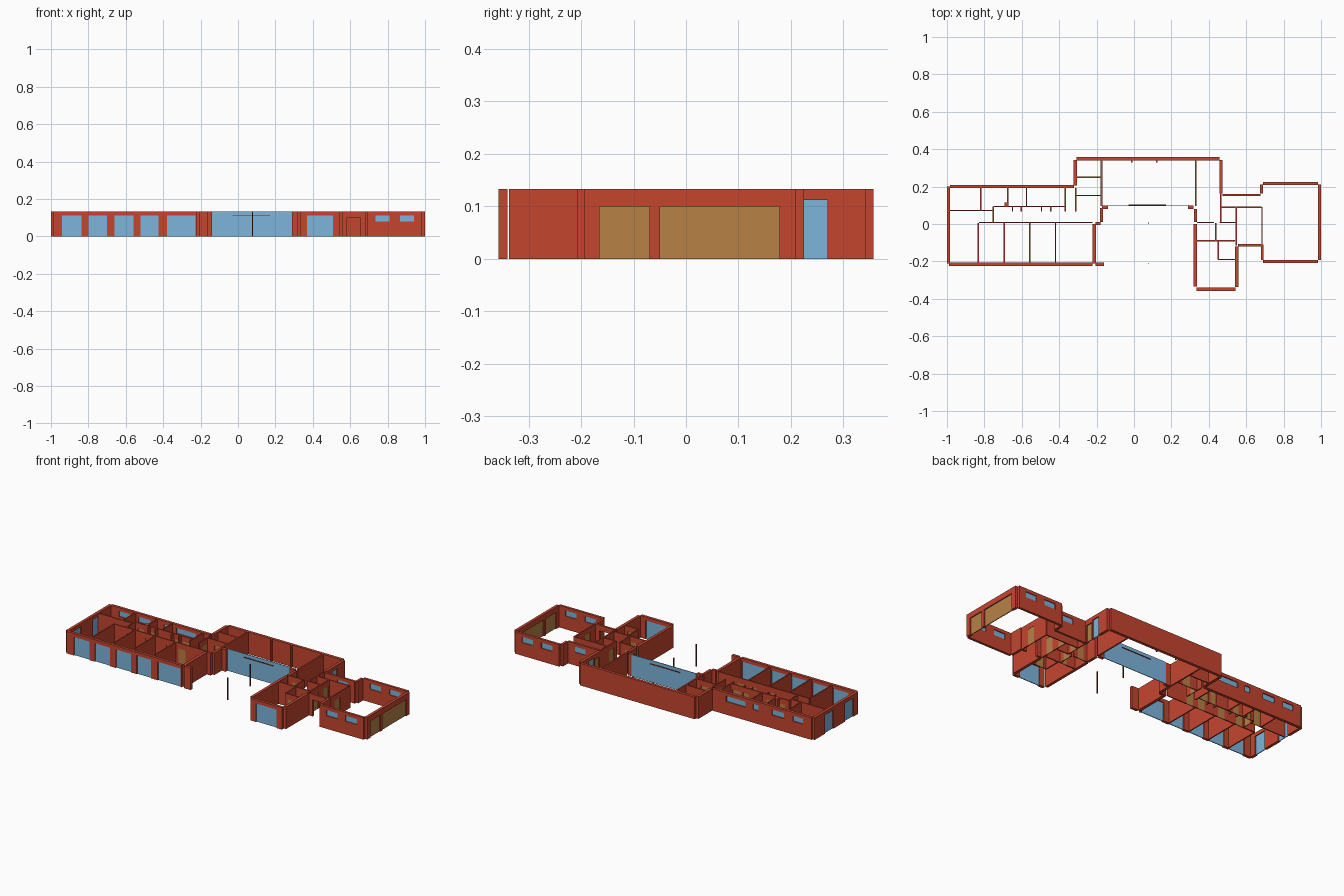
import bpy

if "Cube" in bpy.data.objects:
    bpy.data.objects.remove(bpy.data.objects["Cube"])

H = 0.133      # wall height
THICK = 0.017  # outer walls
THIN = 0.007   # partitions


def material(name, rgb):
    m = bpy.data.materials.new(name)
    m.diffuse_color = (*rgb, 1)
    m.use_nodes = True
    m.node_tree.nodes["Principled BSDF"].inputs["Base Color"].default_value = m.diffuse_color
    return m


BRICK = material("brick_red", (0.56, 0.06, 0.028))
GLASS = material("window_blue", (0.21, 0.46, 0.72))
WOOD = material("door_brown", (0.48, 0.22, 0.06))
DARK = material("dark_metal", (0.12, 0.03, 0.025))


def boxes(name, parts, mat):
    """One object from a list of (x0, x1, y0, y1, z0, z1) boxes."""
    verts, faces = [], []
    quads = [(0, 2, 3, 1), (4, 5, 7, 6), (0, 1, 5, 4), (2, 6, 7, 3), (0, 4, 6, 2), (1, 3, 7, 5)]
    for x0, x1, y0, y1, z0, z1 in parts:
        n = len(verts)
        verts += [(x, y, z) for z in (z0, z1) for y in (y0, y1) for x in (x0, x1)]
        faces += [tuple(n + i for i in q) for q in quads]
    me = bpy.data.meshes.new(name)
    me.from_pydata(verts, [], faces)
    me.materials.append(mat)
    ob = bpy.data.objects.new(name, me)
    bpy.context.collection.objects.link(ob)
    return ob


def wall(name, axis, at, a, b, t=THICK, openings=()):
    """Wall along an axis; openings are (start, end, bottom, top, filling)."""
    def span(u0, u1, z0, z1, d=t):
        lo, hi = at - d / 2, at + d / 2
        return (u0, u1, lo, hi, z0, z1) if axis == "x" else (lo, hi, u0, u1, z0, z1)
    parts, u = [], a
    for i, (s, e, z0, z1, fill) in enumerate(sorted(openings, key=lambda o: o[0])):
        parts.append(span(u, s, 0, H))
        parts.append(span(s, e, z1, H))
        if z0 > 0:
            parts.append(span(s, e, 0, z0))
        if fill:
            label = "window" if fill == GLASS else "door"
            boxes(f"{name}_{label}_{i + 1}", [span(s, e, z0, z1, min(0.005, t * 0.6))], fill)
        u = e
    parts.append(span(u, b, 0, H))
    boxes(name, parts, BRICK)


def tall(s, e):
    return (s, e, 0, 0.112, GLASS)


def high(s, e):
    return (s, e, 0.079, 0.113, GLASS)


def door(s, e):
    return (s, e, 0, 0.1, WOOD)


# Bedroom wing: outer walls
wall("bedroom_front_wall", "x", -0.215, -0.99, -0.222, openings=[
    tall(-0.94, -0.837), tall(-0.8, -0.7), tall(-0.66, -0.56),
    tall(-0.52, -0.425), tall(-0.38, -0.228)])
wall("bedroom_back_wall", "x", 0.201, -0.985, -0.322, openings=[
    high(-0.93, -0.86), high(-0.8, -0.72), high(-0.63, -0.595), high(-0.545, -0.415)])
wall("bedroom_left_wall", "y", -0.9915, -0.212, 0.2, openings=[
    tall(-0.17, -0.09), tall(0.02, 0.1)])
wall("bedroom_right_wall", "y", -0.213, -0.21, 0.0, 0.018)
wall("terrace_pier", "x", -0.215, -0.205, -0.16)

# Bedroom wing: partitions and corridor
for i, x in enumerate((-0.832, -0.693, -0.558, -0.42)):
    wall(f"bedroom_partition_{i + 1}", "y", x, -0.208, 0.005, THIN)
wall("corridor_front_wall", "x", 0.008, -0.83, -0.222, THIN, [
    door(-0.74, -0.7), door(-0.62, -0.575), door(-0.48, -0.435), door(-0.4, -0.355)])
wall("corridor_back_wall", "x", 0.094, -0.752, -0.365, THIN, [
    door(-0.73, -0.69), door(-0.645, -0.605), door(-0.49, -0.45), door(-0.435, -0.38)])
wall("main_bedroom_partition", "x", 0.072, -0.984, -0.75, THIN, [door(-0.81, -0.765)])
wall("corridor_end_wall", "y", -0.752, 0.01, 0.094, THIN, [door(0.02, 0.065)])
for i, x in enumerate((-0.82, -0.675, -0.575, -0.367)):
    wall(f"bathroom_partition_{i + 1}", "y", x, 0.073 if i == 0 else 0.094, 0.193, THIN)
for i, x in enumerate((-0.65, -0.602, -0.495, -0.445, -0.367)):
    wall(f"closet_stub_{i + 1}", "y", x, 0.068, 0.094, THIN)
wall("chimney_pier", "x", 0.105, -0.692, -0.678, 0.02)

# Central living hall
wall("hall_back_wall", "x", 0.3485, -0.307, 0.458)
wall("hall_left_wall", "y", -0.314, 0.207, 0.342)
wall("hall_right_wall", "y", 0.466, 0.162, 0.342, openings=[door(0.172, 0.215), tall(0.222, 0.27)])
wall("utility_left_wall", "y", -0.311, 0.068, 0.192, THIN, [door(0.1, 0.145)])
wall("hall_left_partition", "y", -0.174, 0.095, 0.342, 0.009)
wall("hall_right_partition", "y", 0.33, 0.095, 0.342, 0.009)
wall("utility_partition_back", "x", 0.25, -0.307, -0.175, THIN)
wall("utility_partition_front", "x", 0.152, -0.307, -0.18, THIN, [door(-0.26, -0.21)])
wall("left_glass_pier", "x", 0.09, -0.17, -0.138, 0.018)
wall("right_glass_pier", "x", 0.09, 0.288, 0.318, 0.018)
wall("left_entry_wall", "y", -0.173, 0.01, 0.085, 0.016)
wall("left_entry_return", "x", 0.002, -0.205, -0.178, 0.016)
wall("right_entry_wall", "y", 0.329, 0.01, 0.08, 0.016)
boxes("terrace_glass", [(-0.138, 0.292, 0.098, 0.102, 0, H)], GLASS)
boxes("glass_rail", [(-0.03, 0.17, 0.095, 0.105, 0.108, 0.113)], DARK)
boxes("back_wall_stubs", [(x - 0.004, x + 0.004, 0.328, 0.341, 0, H) for x in (-0.012, 0.122)], BRICK)
for i, y in enumerate((0.005, -0.21)):
    boxes(f"terrace_post_{i + 1}", [(0.076, 0.081, y - 0.0025, y + 0.0025, 0, H)], DARK)

# Front right room and kitchen block
wall("guest_left_wall", "y", 0.327, -0.335, 0.0)
wall("guest_front_wall", "x", -0.3485, 0.335, 0.543, openings=[tall(0.37, 0.507)])
wall("guest_right_wall", "y", 0.549, -0.337, -0.12)
wall("guest_back_wall", "x", -0.09, 0.336, 0.54, THIN, [door(0.395, 0.435)])
wall("pantry_front_wall_left", "x", 0.008, 0.336, 0.428, THIN, [door(0.36, 0.4)])
wall("pantry_front_wall_right", "x", 0.008, 0.458, 0.548, THIN)
wall("pantry_partition", "y", 0.437, -0.09, 0.005, THIN, [door(-0.06, -0.015)])
wall("guest_closet_side", "y", 0.45, -0.19, -0.094, THIN)
wall("guest_closet_front", "x", -0.19, 0.45, 0.541, THIN, [door(0.47, 0.52)])

# Link between hall and garage
wall("link_back_wall", "x", 0.155, 0.474, 0.676, 0.013, [high(0.56, 0.63)])
wall("link_front_wall", "x", -0.114, 0.556, 0.679, 0.012, [(0.582, 0.652, 0, 0.1, None)])
wall("link_middle_wall", "x", 0.09, 0.466, 0.683, THIN)
wall("link_left_wall", "y", 0.464, 0.008, 0.162, THIN, [door(0.03, 0.075)])
wall("link_inner_wall", "y", 0.547, -0.114, 0.09, THIN, [door(-0.07, -0.02), door(0.03, 0.075)])
wall("garage_link_wall", "y", 0.684, -0.11, 0.09, THIN, [door(-0.06, -0.01)])

# Garage
wall("garage_front_wall", "x", -0.2, 0.69, 0.984, 0.015, [high(0.735, 0.81), high(0.865, 0.94)])
wall("garage_back_wall", "x", 0.217, 0.69, 0.984, 0.015, [high(0.735, 0.81), high(0.865, 0.94)])
wall("garage_left_front_wall", "y", 0.686, -0.193, -0.11, 0.015)
wall("garage_left_back_wall", "y", 0.682, 0.162, 0.21, 0.015)
wall("garage_right_wall", "y", 0.9915, -0.193, 0.21, openings=[door(-0.165, -0.07), door(-0.05, 0.178)])
